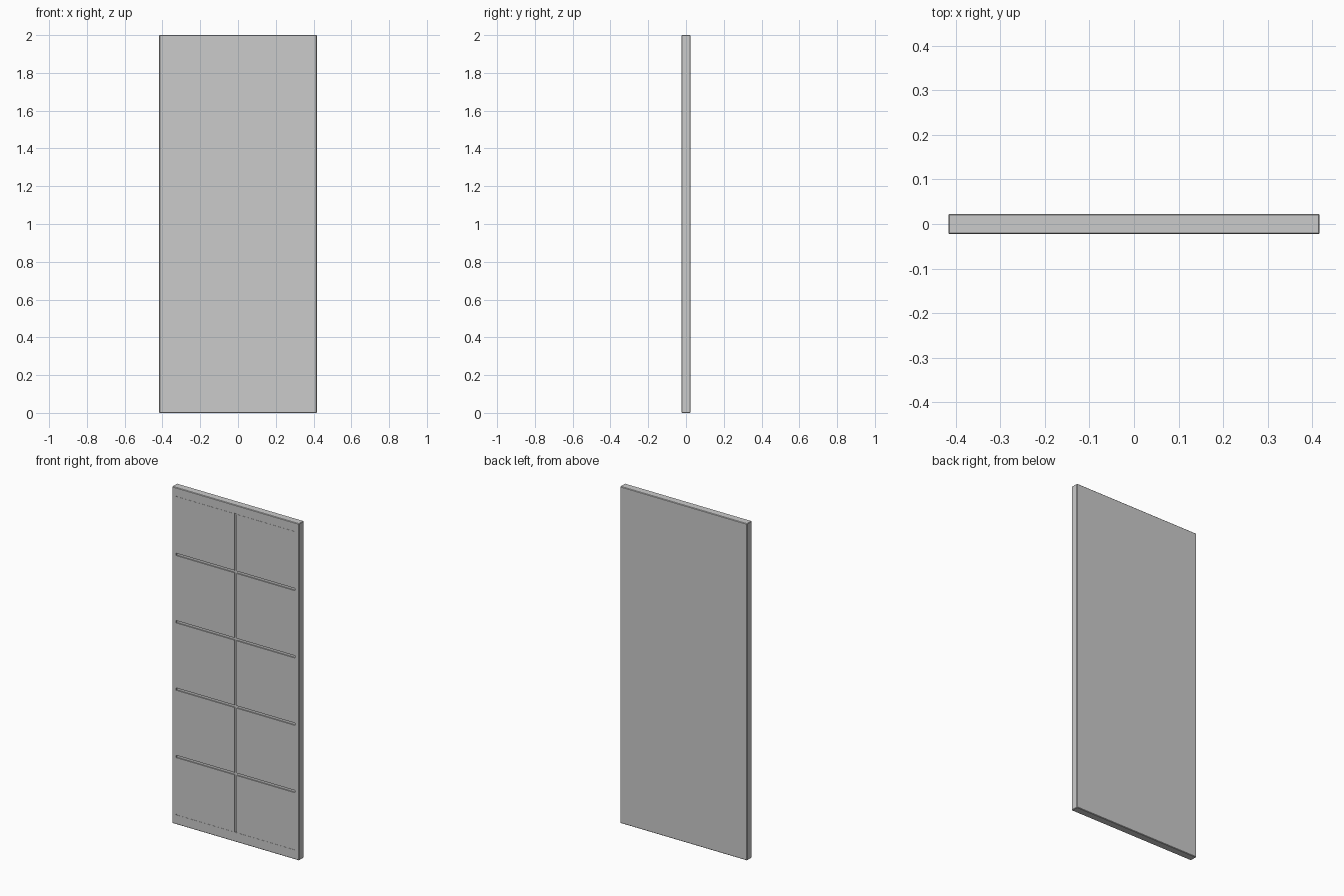
import bpy

if "Cube" in bpy.data.objects:
    bpy.data.objects.remove(bpy.data.objects["Cube"])

W, T, H = 0.834, 0.046, 2.0
GROOVE, DEPTH = 0.014, 0.006
FRONT = -T / 2


def box(name, x0, x1, y0, y1, z0, z1):
    bpy.ops.mesh.primitive_cube_add(
        size=1, location=((x0 + x1) / 2, (y0 + y1) / 2, (z0 + z1) / 2))
    ob = bpy.context.object
    ob.name = name
    ob.scale = (x1 - x0, y1 - y0, z1 - z0)
    bpy.ops.object.transform_apply(location=True, rotation=False, scale=True)
    return ob


# Door slab with slightly eased edges
door = box("door_slab", -W / 2, W / 2, -T / 2, T / 2, 0, H)
bevel = door.modifiers.new("eased_edges", 'BEVEL')
bevel.width = 0.003
bevel.segments = 1

# Groove cutters on the front: one upright, four crossbars, two fine end lines
g = GROOVE / 2
cutters = [box("upright_groove", -g, g, FRONT - 0.02, FRONT + DEPTH, 0.057, 1.95)]
for z in (0.4, 0.8, 1.2, 1.6):
    cutters.append(box("cross_groove", -0.39, 0.39, FRONT - 0.02, FRONT + DEPTH,
                       z - g + 0.003, z + g + 0.003))
for z in (0.058, 1.949):
    cutters.append(box("end_line", -0.39, 0.39, FRONT - 0.02, FRONT + 0.001,
                       z - 0.002, z + 0.002))

for c in cutters:
    mod = door.modifiers.new("groove", 'BOOLEAN')
    mod.operation = 'DIFFERENCE'
    mod.solver = 'EXACT'
    mod.object = c

# Bake the modifiers and discard the cutters
bpy.ops.object.select_all(action='DESELECT')
door.select_set(True)
bpy.context.view_layer.objects.active = door
for mod in list(door.modifiers):
    bpy.ops.object.modifier_apply(modifier=mod.name)
for c in cutters:
    bpy.data.objects.remove(c, do_unlink=True)
